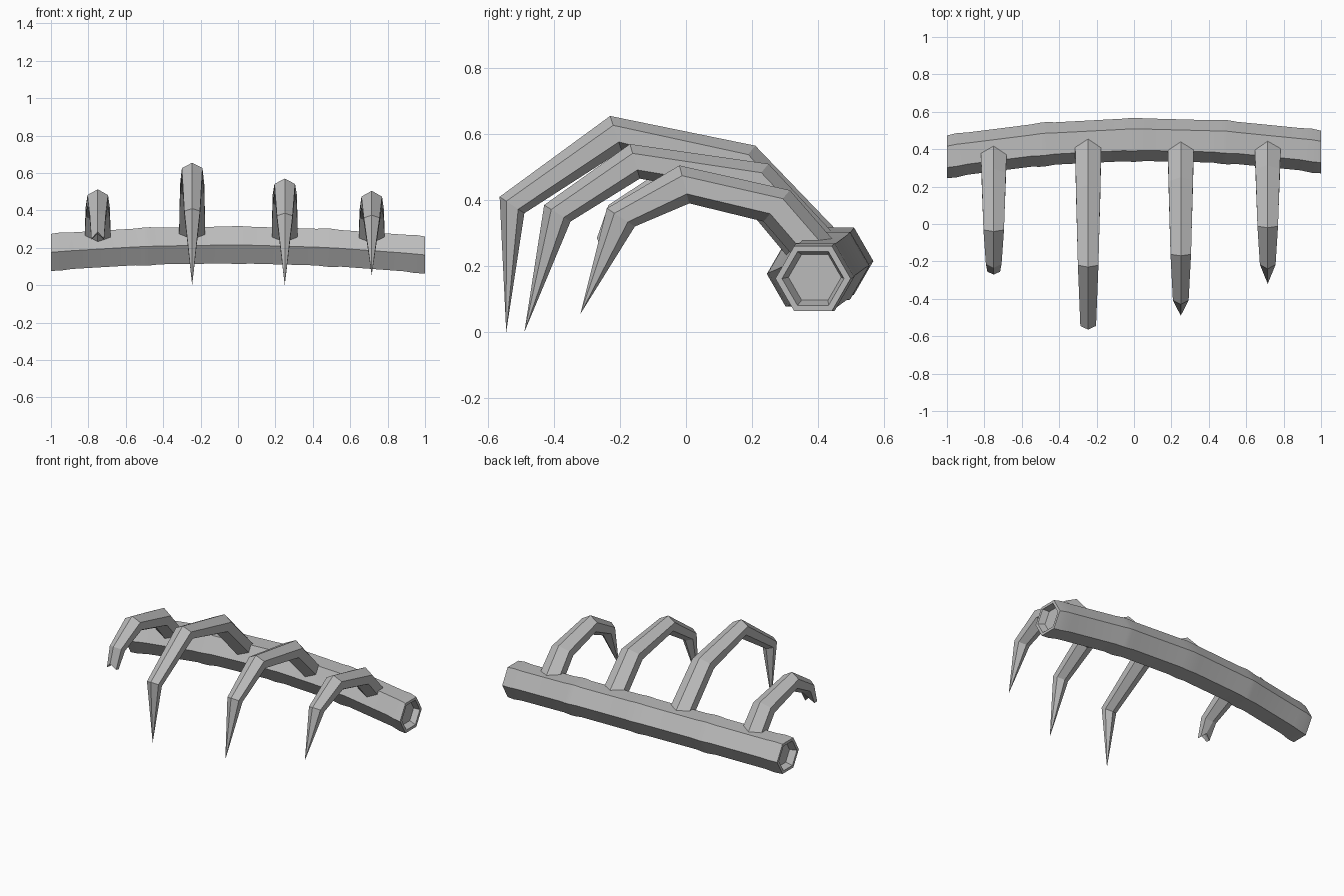
import bpy
import bmesh
from math import cos, sin, pi, radians
from mathutils import Vector

cube = bpy.data.objects.get("Cube")
if cube:
    bpy.data.objects.remove(cube, do_unlink=True)

# Single worn-metal colour
metal = bpy.data.materials.new("grey_metal")
metal.use_nodes = True
colour = (0.5, 0.5, 0.5, 1)
metal.diffuse_color = colour
metal.node_tree.nodes["Principled BSDF"].inputs["Base Color"].default_value = colour


def finish(name, bm, smooth=False):
    bmesh.ops.recalc_face_normals(bm, faces=bm.faces)
    mesh = bpy.data.meshes.new(name)
    bm.to_mesh(mesh)
    bm.free()
    mesh.materials.append(metal)
    obj = bpy.data.objects.new(name, mesh)
    bpy.context.collection.objects.link(obj)
    if smooth:
        bpy.ops.object.select_all(action="DESELECT")
        obj.select_set(True)
        bpy.context.view_layer.objects.active = obj
        bpy.ops.object.shade_smooth_by_angle(angle=radians(30))
    return obj


def bridge(bm, a, b):
    n = len(a)
    for i in range(n):
        bm.faces.new((a[i], a[(i + 1) % n], b[(i + 1) % n], b[i]))


# Curved hexagonal bar with raised bands and recessed ends
def bar_centre(x):
    return 0.45 - 0.078 * x * x + 0.013 * x, 0.215 - 0.046 * x * x - 0.007 * x


def bar_ring(bm, x, radius):
    cy, cz = bar_centre(x)
    return [bm.verts.new((x, cy + radius * cos(k * pi / 3), cz + radius * sin(k * pi / 3)))
            for k in range(6)]


half = [(0.0, 0.118), (0.06, 0.114), (0.42, 0.113), (0.47, 0.118),
        (0.5, 0.118), (0.55, 0.113), (0.89, 0.113), (0.95, 0.118), (1.0, 0.114)]
end = [(1.0, 0.094), (0.96, 0.08)]
right = [(-x, r) for x, r in reversed(half[1:] + end)]
bm = bmesh.new()
rings = [bar_ring(bm, x, r) for x, r in right + half + end]
for a, b in zip(rings, rings[1:]):
    bridge(bm, a, b)
bm.faces.new(rings[0])
bm.faces.new(rings[-1])
finish("bar", bm, smooth=True)


# Bent claws: each ring spans an outer and an inner point of the side profile
def claw_ring(bm, x, outer, inner, w):
    o, i = Vector((x, *outer)), Vector((x, *inner))
    side = Vector((w, 0, 0))
    hi, lo = o.lerp(i, 0.27), o.lerp(i, 0.75)
    return [bm.verts.new(p) for p in (o, hi + side, lo + side, i, lo - side, hi - side)]


def claw(name, x, outer, inner, tip=None, stump=None):
    bm = bmesh.new()
    rings = [claw_ring(bm, x, o, i, w)
             for o, i, w in zip(outer, inner, (0.07, 0.065, 0.055, 0.042))]
    if stump:
        rings.append(claw_ring(bm, x, *stump, 0.034))
        # Fishtail break: front and back edges snapped shorter than the sides
        for k in (0, 3):
            rings[-1][k].co.z += 0.035
    for a, b in zip(rings, rings[1:]):
        bridge(bm, a, b)
    bm.faces.new(rings[0])
    last = rings[-1]
    if stump:
        point = bm.verts.new(sum((v.co for v in last), Vector()) / 6 + Vector((0, 0, 0.035)))
    else:
        point = bm.verts.new((x, *tip))
    for k in range(6):
        bm.faces.new((last[k], last[(k + 1) % 6], point))
    finish(name, bm)


claw("long_claw", -0.245,
     [(0.46, 0.305), (0.21, 0.565), (-0.23, 0.655), (-0.565, 0.41)],
     [(0.37, 0.22), (0.13, 0.465), (-0.195, 0.55), (-0.49, 0.36)], tip=(-0.545, 0.0))
claw("middle_claw", 0.25,
     [(0.46, 0.285), (0.25, 0.51), (-0.17, 0.57), (-0.43, 0.385)],
     [(0.37, 0.205), (0.17, 0.41), (-0.14, 0.465), (-0.35, 0.335)], tip=(-0.49, 0.0))
claw("short_claw", 0.715,
     [(0.45, 0.275), (0.315, 0.43), (-0.02, 0.505), (-0.24, 0.375)],
     [(0.36, 0.19), (0.235, 0.335), (0.01, 0.39), (-0.155, 0.32)], tip=(-0.32, 0.055))
claw("broken_claw", -0.75,
     [(0.43, 0.275), (0.295, 0.44), (-0.04, 0.513), (-0.235, 0.385)],
     [(0.34, 0.19), (0.215, 0.34), (-0.01, 0.4), (-0.155, 0.33)],
     stump=((-0.27, 0.25), (-0.215, 0.24)))
